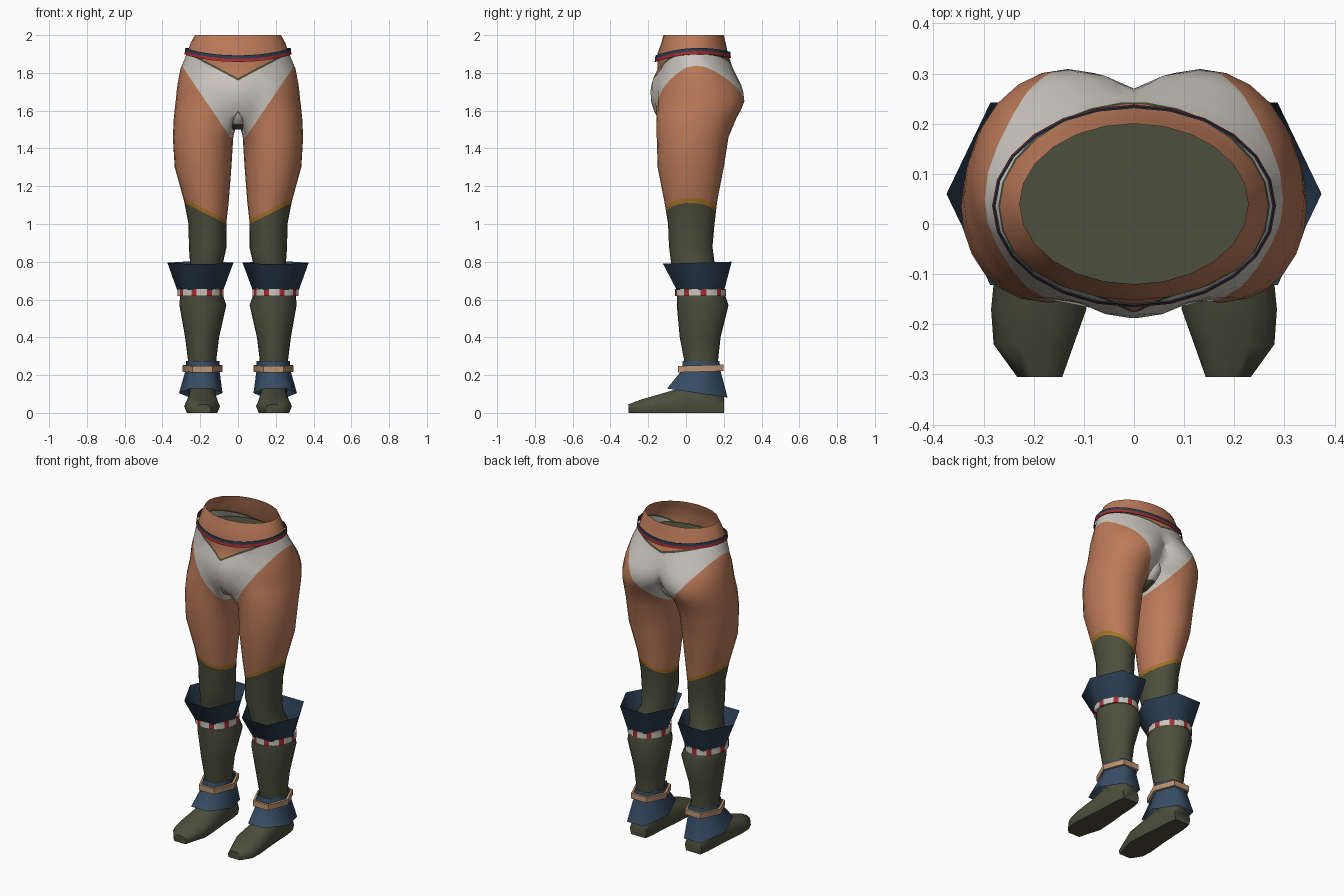
import bpy, bmesh, math
from mathutils import Vector

cube = bpy.data.objects.get("Cube")
if cube:
    bpy.data.objects.remove(cube)


def material(name, r, g, b):
    m = bpy.data.materials.new(name)
    m.use_nodes = True
    m.diffuse_color = (r, g, b, 1)
    bsdf = m.node_tree.nodes["Principled BSDF"]
    bsdf.inputs["Base Color"].default_value = (r, g, b, 1)
    bsdf.inputs["Roughness"].default_value = 0.9
    return m


skin = material("tan skin", 0.50, 0.195, 0.10)
olive = material("olive cloth", 0.073, 0.077, 0.045)
white = material("off white cloth", 0.60, 0.57, 0.52)
red = material("red cloth", 0.38, 0.025, 0.03)
navy = material("dark navy", 0.022, 0.045, 0.08)
blue = material("slate blue", 0.037, 0.073, 0.128)
leather = material("light leather", 0.50, 0.30, 0.17)
gold = material("ochre trim", 0.40, 0.17, 0.02)


def ring(z, cx, cy, rx, ry, sides=24, tilt=0.0, saddle=0.0):
    """Ellipse of points; tilt slopes it along y, saddle lifts its sides."""
    pts = []
    for i in range(sides):
        a = math.tau * i / sides
        x, y = rx * math.cos(a), ry * math.sin(a)
        pts.append((cx + x, cy + y, z + tilt * y + saddle * x * x))
    return pts


def loft(rings, cap=False):
    bm = bmesh.new()
    rows = [[bm.verts.new(p) for p in r] for r in rings]
    n = len(rows[0])
    for low, high in zip(rows, rows[1:]):
        for i in range(n):
            j = (i + 1) % n
            bm.faces.new((low[i], low[j], high[j], high[i]))
    if cap:
        bm.faces.new(rows[0][::-1])
        bm.faces.new(rows[-1])
        bmesh.ops.recalc_face_normals(bm, faces=bm.faces)
    return bm


def finish(name, bm, mats, rule=None, mirror=True, angle=40):
    mesh = bpy.data.meshes.new(name)
    if rule:
        for f in bm.faces:
            f.material_index = mats.index(rule(f.calc_center_median()))
    bm.to_mesh(mesh)
    bm.free()
    for m in mats:
        mesh.materials.append(m)
    ob = bpy.data.objects.new(name, mesh)
    bpy.context.collection.objects.link(ob)
    bpy.ops.object.select_all(action='DESELECT')
    ob.select_set(True)
    bpy.context.view_layer.objects.active = ob
    bpy.ops.object.shade_smooth_by_angle(angle=math.radians(angle))
    if mirror:
        mod = ob.modifiers.new("Mirror", 'MIRROR')
        mod.use_clip = True
    return ob


def cut(bm, z0, slope, keep):
    """Cut the line z = z0 + slope * x into the faces chosen by keep."""
    faces = [f for f in bm.faces if keep(f.calc_center_median())]
    edges = {e for f in faces for e in f.edges}
    verts = {v for f in faces for v in f.verts}
    bmesh.ops.bisect_plane(bm, geom=faces + list(edges) + list(verts), dist=1e-5,
                           plane_co=(0, 0, z0), plane_no=Vector((-slope, 0, 1)))


# Legs and hips: one side lofted, trimmed at the middle and mirrored
body_rings = [
    (0.08, .19, .10, .07, .09), (0.28, .19, .08, .075, .09),
    (0.40, .19, .075, .09, .108), (0.57, .186, .088, .124, .137),
    (0.65, .197, .077, .108, .122), (0.78, .168, .038, .085, .115),
    (0.88, .16, .025, .10, .115), (1.0, .162, .028, .10, .123),
    (1.12, .167, .025, .118, .14), (1.3, .185, .025, .15, .175),
    (1.46, .185, .035, .16, .19), (1.56, .17, .055, .17, .212),
    (1.6, .155, .067, .181, .222), (1.65, .132, .077, .198, .232),
    (1.7, .112, .074, .213, .229), (1.74, .095, .069, .225, .222),
    (1.82, .03, .055, .275, .195), (1.9, 0, .035, .272, .187),
    (1.96, 0, .04, .25, .17), (2.0, 0, .04, .228, .16)]
bm = loft([ring(*r) for r in body_rings])
bmesh.ops.bisect_plane(bm, geom=bm.verts[:] + bm.edges[:] + bm.faces[:], dist=1e-5,
                       plane_co=(0, 0, 0), plane_no=(-1, 0, 0), clear_outer=True)

# Swell the lower belly forward across the middle
for v in bm.verts:
    if v.co.y < -0.03:
        swell = -0.188 + 2.25 * (v.co.z - 1.69) ** 2 + 2.5 * v.co.x ** 2
        v.co.y = min(v.co.y, swell)

# Painted edges as (height, slope): leg opening and top of the briefs, sock top
SPLIT = 0.05
FRONT = ((1.40, 1.47), (1.76, 0.53))
BACK = ((1.45, 1.31), (1.835, 0.25))
SOCK = (0.97, 0.5)
RIM, TRIM = 0.012, 0.022
for (leg, top), side in ((FRONT, lambda c: c.y < SPLIT), (BACK, lambda c: c.y >= SPLIT)):
    for z0, slope in (leg, top, (top[0] + RIM, top[1])):
        cut(bm, z0, slope, lambda c: c.z > 1.4 and side(c))
for rise in (0, TRIM):
    cut(bm, SOCK[0] + rise, SOCK[1], lambda c: 0.85 < c.z < 1.35)


def body_colour(c):
    sock = SOCK[0] + SOCK[1] * c.x
    if c.z < sock:
        return olive
    if c.z < sock + TRIM:
        return gold
    low, high = FRONT if c.y < SPLIT else BACK
    top = high[0] + high[1] * c.x
    if c.z < low[0] + low[1] * c.x or c.z > top + RIM:
        return skin
    return white if c.z < top else olive


finish("legs_and_hips", bm, [skin, olive, white, gold], body_colour, angle=70)

# Centre panel closing the briefs between the legs, with an olive underside
panel = [(1.5, 0, .02, .035, .08), (1.53, 0, .02, .06, .145),
         (1.58, 0, .03, .09, .182), (1.68, 0, .03, .09, .195)]
finish("briefs_panel", loft([ring(*r) for r in panel], cap=True), [white, olive],
       lambda c: olive if c.z < 1.53 else white, mirror=False, angle=70)

# Floor inside the open waist
floor = bmesh.new()
floor.faces.new([floor.verts.new(p) for p in ring(1.86, 0, .045, .262, .178)])
finish("waist_lining", floor, [olive], mirror=False)

# Two-colour belt, a little higher at the back and sides
for name, z, r, mat in (("belt_lower_stripe", 1.868, .283, red),
                        ("belt_upper_stripe", 1.885, .281, navy)):
    rows = [ring(z + h, 0, .036, r - inset, r - inset - .081, 24, tilt=.05, saddle=.38)
            for h, inset in ((0, .004), (0, 0), (.017, .002), (.017, .005))]
    finish(name, loft(rows), [mat], mirror=False)

# Flared six-sided cuff below the knee
rows = [ring(.65, .2, .077, .122, .145, 6), ring(.795, .199, .06, .175, .21, 6, tilt=.03)]
finish("knee_cuff", loft(rows), [navy], angle=80)

# White band with red blocks
rows = [ring(z, .198, .077, r, r + .014, 27)
        for z, r in ((.62, .10), (.62, .121), (.657, .121), (.657, .10))]
bm = loft(rows)
for i, f in enumerate(bm.faces):
    f.material_index = 1 if i % 3 == 0 else 0
finish("calf_band", bm, [white, red])

# Six-sided ankle guard: short collar, flared skirt and a strap
rows = [ring(.105, .197, .06, .115, .185, 6, tilt=-.15),
        ring(.225, .188, .08, .09, .118, 6), ring(.275, .186, .08, .088, .112, 6)]
finish("ankle_guard", loft(rows), [blue], angle=80)
rows = [ring(z, .187, .078, r, r + .034, 6, tilt=.03)
        for z, r in ((.218, .09), (.218, .106), (.252, .106), (.252, .09))]
finish("ankle_strap", loft(rows), [leather], angle=65)

# Foot: flat-soled sections from toe to heel
sections = [(-.305, .188, .045, .045), (-.24, .2, .08, .07), (-.17, .19, .095, .09),
            (-.05, .188, .085, .125), (.05, .19, .075, .17), (.14, .19, .07, .16),
            (.2, .19, .058, .09)]
outline = [(-.85, 0), (.85, 0), (1, .4), (.8, .8), (.35, 1), (-.35, 1), (-.8, .8), (-1, .4)]
rows = [[(cx + u * w, y, v * top) for u, v in outline] for y, cx, w, top in sections]
finish("foot", loft(rows, cap=True), [olive], angle=60)
